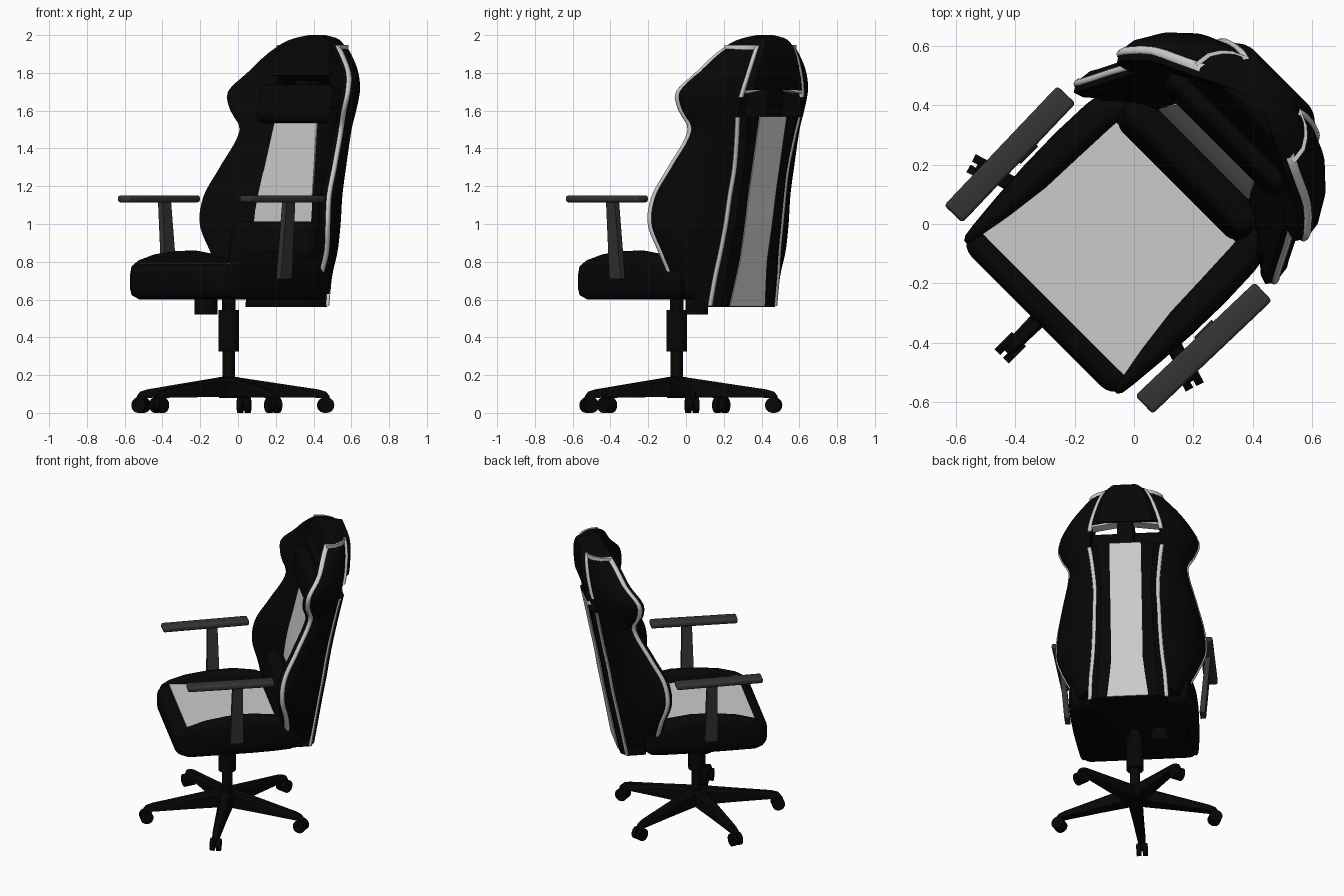
import bpy, bmesh
from math import sin, cos, pi, radians, copysign
from mathutils import Matrix, Vector

if "Cube" in bpy.data.objects:
    bpy.data.objects.remove(bpy.data.objects["Cube"])

TURN = Matrix.Rotation(radians(-45), 4, 'Z')   # chair is built facing -y, then turned


def material(name, v):
    m = bpy.data.materials.new(name)
    m.diffuse_color = (v, v, v, 1)
    m.use_nodes = True
    m.node_tree.nodes["Principled BSDF"].inputs["Base Color"].default_value = m.diffuse_color
    return m


BLACK = material("black_fabric", 0.002)
PLASTIC = material("dark_plastic", 0.035)
WHITE = material("white_trim", 0.7)


def add(name, bm, mat=None, angle=35):
    bmesh.ops.recalc_face_normals(bm, faces=bm.faces)
    me = bpy.data.meshes.new(name)
    bm.to_mesh(me)
    bm.free()
    me.transform(TURN)
    ob = bpy.data.objects.new(name, me)
    bpy.context.collection.objects.link(ob)
    if mat:
        me.materials.append(mat)
    bpy.ops.object.select_all(action='DESELECT')
    ob.select_set(True)
    bpy.context.view_layer.objects.active = ob
    bpy.ops.object.shade_smooth_by_angle(angle=radians(angle))
    return ob


def loft(name, rings, mat=None, angle=35):
    bm = bmesh.new()
    vs = [[bm.verts.new(p) for p in r] for r in rings]
    n = len(vs[0])
    for a, b in zip(vs, vs[1:]):
        for i in range(n):
            bm.faces.new((a[i], a[(i + 1) % n], b[(i + 1) % n], b[i]))
    bm.faces.new(vs[0])
    bm.faces.new(vs[-1])
    return add(name, bm, mat, angle)


def box(name, center, size, bevel, mat=None, rot=None, segs=3):
    bm = bmesh.new()
    bmesh.ops.create_cube(bm, size=1)
    bmesh.ops.scale(bm, vec=size, verts=bm.verts)
    bmesh.ops.bevel(bm, geom=bm.edges[:], offset=bevel, segments=segs,
                    profile=0.5, affect='EDGES')
    if rot:
        bm.transform(rot)
    bmesh.ops.translate(bm, vec=center, verts=bm.verts)
    return add(name, bm, mat)


def cylinder(name, center, r, depth, mat, rot=None, sides=24):
    bm = bmesh.new()
    bmesh.ops.create_cone(bm, cap_ends=True, segments=sides, radius1=r, radius2=r, depth=depth)
    bm.transform(Matrix.Translation(center) @ (rot or Matrix()))
    return add(name, bm, mat)


def tube(name, path, rx, ry, mat):
    rings = [[(x + rx * cos(k * pi / 4), y + ry * sin(k * pi / 4), z) for k in range(8)]
             for x, y, z in path]
    return loft(name, rings, mat, 60)


# Backrest table: z, body half width, body front y, body rear y, wing half width, wing tip y
BACK = [(.56, .245, .30, .455, .31, .23), (.72, .235, .31, .485, .37, .22),
        (.85, .22, .325, .51, .43, .205), (1.0, .21, .34, .54, .475, .17),
        (1.15, .205, .36, .565, .465, .19), (1.3, .20, .39, .595, .425, .27),
        (1.5, .22, .43, .635, .375, .37), (1.6, .235, .45, .655, .42, .345),
        (1.7, .225, .47, .68, .445, .35), (1.8, .195, .49, .695, .375, .425),
        (1.9, .155, .51, .70, .275, .475), (1.96, .115, .53, .69, .19, .515),
        (1.985, .08, .545, .67, .125, .545), (2.0, .03, .57, .63, .05, .575)]


def back(z):
    """Smooth interpolation of the backrest table."""
    i = max(k for k in range(len(BACK) - 1) if BACK[k][0] <= z)
    a, b = BACK[i], BACK[i + 1]
    p, q = BACK[max(i - 1, 0)], BACK[min(i + 2, len(BACK) - 1)]
    h = b[0] - a[0]
    t = (z - a[0]) / h
    out = []
    for c in range(1, 6):
        m0 = (b[c] - p[c]) / (b[0] - p[0]) * h
        m1 = (q[c] - a[c]) / (q[0] - a[0]) * h
        out.append((2*t**3 - 3*t*t + 1) * a[c] + (t**3 - 2*t*t + t) * m0
                   + (3*t*t - 2*t**3) * b[c] + (t**3 - t*t) * m1)
    return out


def span(a, b, n):
    return [a + (b - a) * i / n for i in range(n + 1)]


def body_ring(z, front_z=None):
    w, f, r, _, _ = back(z)
    s, c, fz = r - .035, w * .8, front_z or z
    return [(-w, f, fz), (w, f, fz), (w, s, z), (c, r, z), (-c, r, z), (-w, s, z)]


def wing_ring(z, sx):
    w, f, r, o, t = back(z)
    s, k = r - .035, min(1, o / .25)
    ex, ey = o - .008 * k, t + .09 * k           # outer side of the wing tip
    bx, by = s - ey, ex - w                      # outward direction of the shell
    g = .09 * k
    pts = [(w - .01 * k, f), (w + (o - w) * .5, f + (t - f) * .45), (o - .05 * k, t + .01 * k),
           (o - .02 * k, t), (o, t + .03 * k), (ex, ey),
           (ex + (w - ex) * .33 + bx * g, ey + (s - ey) * .33 + by * g),
           (ex + (w - ex) * .67 + bx * g, ey + (s - ey) * .67 + by * g), (w - .01 * k, s)]
    return [(sx * x, y, z) for x, y in pts]


HEAD_Z = span(1.84, 1.96, 6) + span(1.97, 2.0, 4)

# Backrest shell: lower body, head section, and bar between the belt slots
loft("back_body", [body_ring(z) for z in span(.56, 1.57, 24)], BLACK)
loft("back_head", [body_ring(1.71, 1.79), body_ring(1.77, 1.82)]
     + [body_ring(z) for z in HEAD_Z], BLACK)
loft("slot_bar", [[(-.05, f, z), (.05, f, z), (.05, r - .005, z), (-.05, r - .005, z)]
                  for z in (1.56, 1.65, 1.76) for _, f, r, _, _ in [back(z)]], BLACK)

for sx, side in ((-1, "left"), (1, "right")):
    # Side wings
    loft("wing_" + side, [wing_ring(z, sx) for z in span(.63, 1.82, 38) + HEAD_Z], BLACK, 50)
    # White piping: rear seams, wing front edges, and the line joining them over the top
    seam, edge = [], []
    for z in span(.565, 1.945, 40):
        w, f, r, o, t = back(z)
        seam.append((sx * (w - .003), r - .034, z))
        edge.append((sx * (o - .006), t + .032, z))
    tube("seam_piping_low_" + side, [p for p in seam if p[2] < 1.58], .016, .011, WHITE)
    tube("seam_piping_high_" + side, [p for p in seam if p[2] > 1.66], .015, .011, WHITE)
    tube("edge_piping_" + side, edge[4:], .012, .016, WHITE)
    loft("top_piping_" + side, [[(x + sx * d, y + abs(d) * .5, 1.935 + h) for d, h in
                                 ((-.006, -.012), (.009, -.012), (.009, .012), (-.006, .012))]
                                for x, y, _ in wing_ring(1.935, sx)[4:]], WHITE)
    # White lip above each belt slot
    loft("slot_lip_" + side, [[(sx * x, y, z + dz) for y, dz in
                               ((.59, 0), (.66, 0), (.66, .014), (.59, .014))]
                              for x, z in ((.05, 1.715), (.21, 1.69))], WHITE)

# Pale fabric panels on the back's front and rear
loft("front_panel", [[(-w, f - .008, z), (w, f - .008, z), (w, f + .02, z), (-w, f + .02, z)]
                     for z in span(.80, 1.57, 14)
                     for w, f in [(.22 - .065 * max(0, (z - 1.0) / .57), back(z)[1])]])
loft("rear_panel", [[(-w, r - .02, z), (w, r - .02, z), (w, r + .006, z), (-w, r + .006, z)]
                    for z in span(.562, 1.57, 16)
                    for w, r in [(.1 + .03 * max(0, (.8 - z) / .23), back(z)[2])]])

# Pillows
TILT = Matrix.Rotation(-.19, 4, 'X')
box("head_pillow", (0, .45, 1.635), (.54, .10, .205), .04, BLACK, TILT, 5)
box("lumbar_pillow", (0, .265, .885), (.60, .12, .26), .055, BLACK, TILT, 5)

# Seat cushion and its pale top panel
box("seat_cushion", (0, -.075, .695), (.74, .78, .19), .06, BLACK, None, 5)
loft("seat_panel", [[(-w, y, .77), (w, y, .77), (w, y, .794), (-w, y, .794)]
                    for y, w in ((-.385, .345), (-.25, .335), (-.1, .305), (.05, .30), (.2, .30))])


def bolster_ring(y, outer, half, top, bottom, sx):
    cz, h = (top + bottom) / 2, (top - bottom) / 2
    ring = []
    for k in range(20):
        a = k * pi / 10
        c, s = cos(a), sin(a)
        ring.append((sx * (outer - half + half * copysign(abs(c) ** .7, c)), y,
                     cz + h * copysign(abs(s) ** .7, s)))
    return ring


# Side bolsters: y, outer x, half width, top, bottom
BOLSTER = [(-.445, .365, .008, .74, .65), (-.43, .375, .018, .78, .62), (-.38, .382, .027, .81, .6),
           (-.27, .392, .04, .84, .6), (-.12, .402, .054, .857, .6), (.03, .405, .058, .86, .6),
           (.17, .40, .06, .84, .6), (.28, .385, .06, .80, .6), (.325, .37, .045, .74, .63)]

for sx, side in ((-1, "left"), (1, "right")):
    loft("seat_bolster_" + side, [bolster_ring(*row, sx) for row in BOLSTER], BLACK, 60)
    # Armrest post and pad
    loft("arm_post_" + side, [[(sx * (x + dx), -.085 + dy, z) for dx, dy in
                               ((-.017, -d), (.017, -d), (.017, d), (-.017, d))]
                              for x, d, z in ((.43, .042, .71), (.465, .032, 1.12))], PLASTIC)
    box("arm_pad_" + side, (sx * .462, -.13, 1.133), (.085, .555, .036), .012, PLASTIC,
        Matrix.Rotation(radians(-1.5 * sx), 4, 'Z'))

# Gas column and tilt knob under the seat
AX = -.07
cylinder("column_lower", (0, AX, .24), .033, .24, BLACK)
cylinder("column_sleeve", (0, AX, .435), .055, .22, BLACK)
cylinder("column_upper", (0, AX, .58), .036, .08, BLACK)
cylinder("tilt_housing", (-.16, -.08, .56), .06, .08, BLACK)
cylinder("base_hub", (0, AX, .135), .05, .11, BLACK)

# Five-arm base with twin-wheel casters
for i in range(5):
    spin = Matrix.Rotation(i * 2 * pi / 5, 4, 'Z')
    turn = Matrix.Translation((0, AX, 0)) @ spin
    rings = []
    for d, w, lo, hi in ((.0, .045, .085, .195), (.25, .033, .083, .158),
                         (.48, .025, .08, .124), (.52, .022, .078, .112), (.54, .015, .075, .09)):
        rings.append([turn @ Vector(p) for p in
                      ((-w, -d, lo), (w, -d, lo), (w, -d, hi - .015),
                       (w * .6, -d, hi), (-w * .6, -d, hi), (-w, -d, hi - .015))])
    loft("base_leg_%d" % (i + 1), rings, BLACK)
    flat = spin @ Matrix.Rotation(pi / 2, 4, 'Y')
    for j, off in enumerate((-.02, .02)):
        cylinder("caster_wheel_%d_%d" % (i + 1, j + 1), turn @ Vector((off, -.52, .041)),
                 .041, .028, BLACK, flat)
    cylinder("caster_stem_%d" % (i + 1), turn @ Vector((0, -.515, .065)), .014, .06, BLACK, None, 12)
